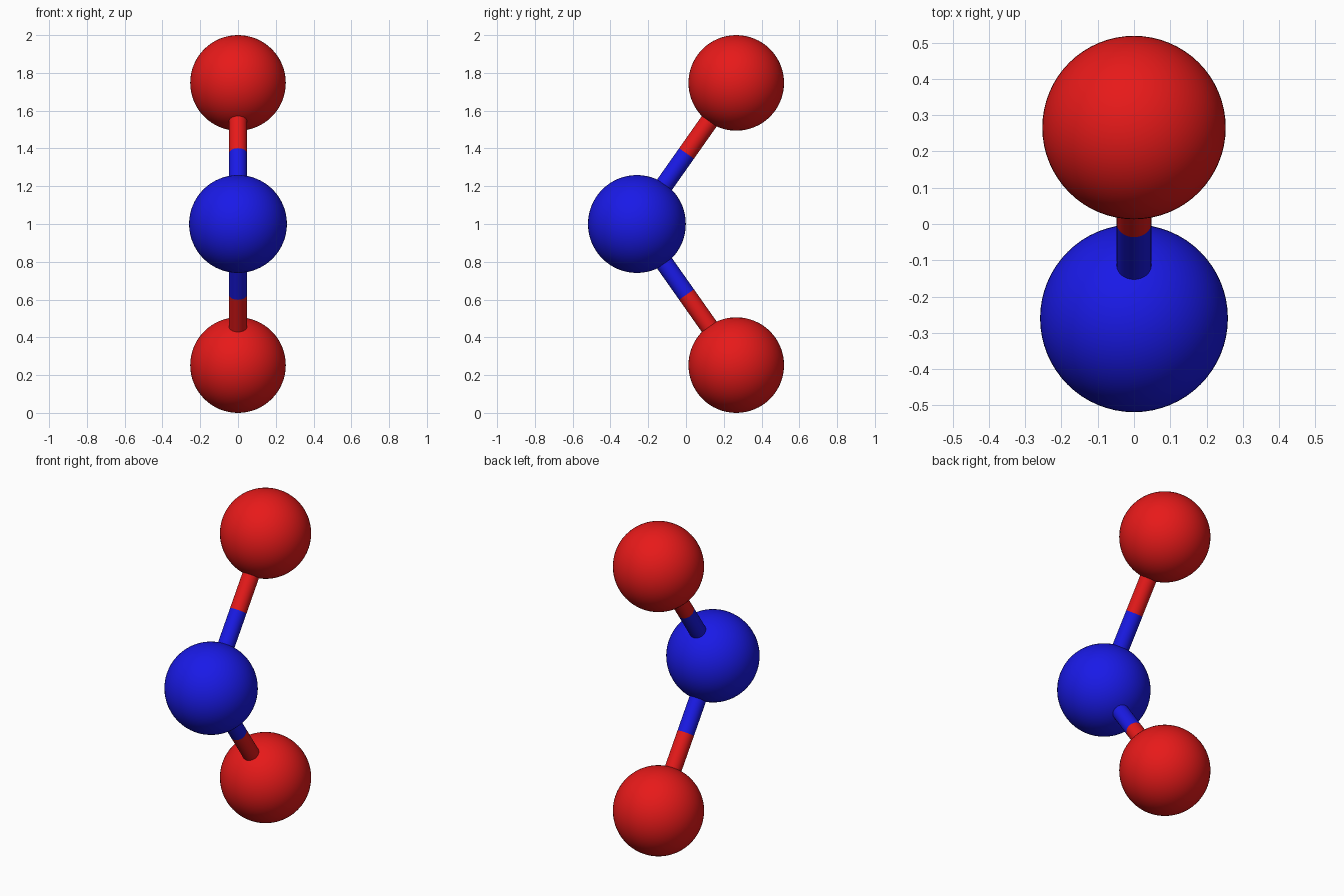
import bpy
from mathutils import Vector

if "Cube" in bpy.data.objects:
    bpy.data.objects.remove(bpy.data.objects["Cube"])


def material(name, color):
    m = bpy.data.materials.new(name)
    m.diffuse_color = color
    m.use_nodes = True
    m.node_tree.nodes["Principled BSDF"].inputs["Base Color"].default_value = m.diffuse_color
    return m


RED = material("red", (0.8, 0.01, 0.01, 1))
BLUE = material("blue", (0.01, 0.01, 0.8, 1))


def finish(name, mat):
    ob = bpy.context.object
    ob.name = name
    ob.data.materials.append(mat)
    bpy.ops.object.shade_smooth_by_angle()
    return ob


def atom(name, center, radius, mat):
    bpy.ops.mesh.primitive_uv_sphere_add(segments=64, ring_count=32,
                                         radius=radius, location=center)
    return finish(name, mat)


def rod(name, a, b, mat, radius=0.048):
    d = b - a
    bpy.ops.mesh.primitive_cylinder_add(vertices=32, radius=radius, depth=d.length,
                                        end_fill_type='NOTHING', location=(a + b) / 2,
                                        rotation=d.to_track_quat('Z', 'Y').to_euler())
    return finish(name, mat)


# central ball
core = Vector((0, -0.26, 1.0))
atom("centre_ball", core, 0.259, BLUE)

# outer balls, each joined by a two-coloured rod split halfway
for label, side in (("upper", 1), ("lower", -1)):
    outer = Vector((0, 0.266, 1.0 + side * 0.747))
    mid = (core + outer) / 2
    step = (outer - core).normalized()
    atom(label + "_ball", outer, 0.253, RED)
    rod(label + "_rod_inner", core + step * 0.22, mid, BLUE)
    rod(label + "_rod_outer", mid, outer - step * 0.21, RED)
